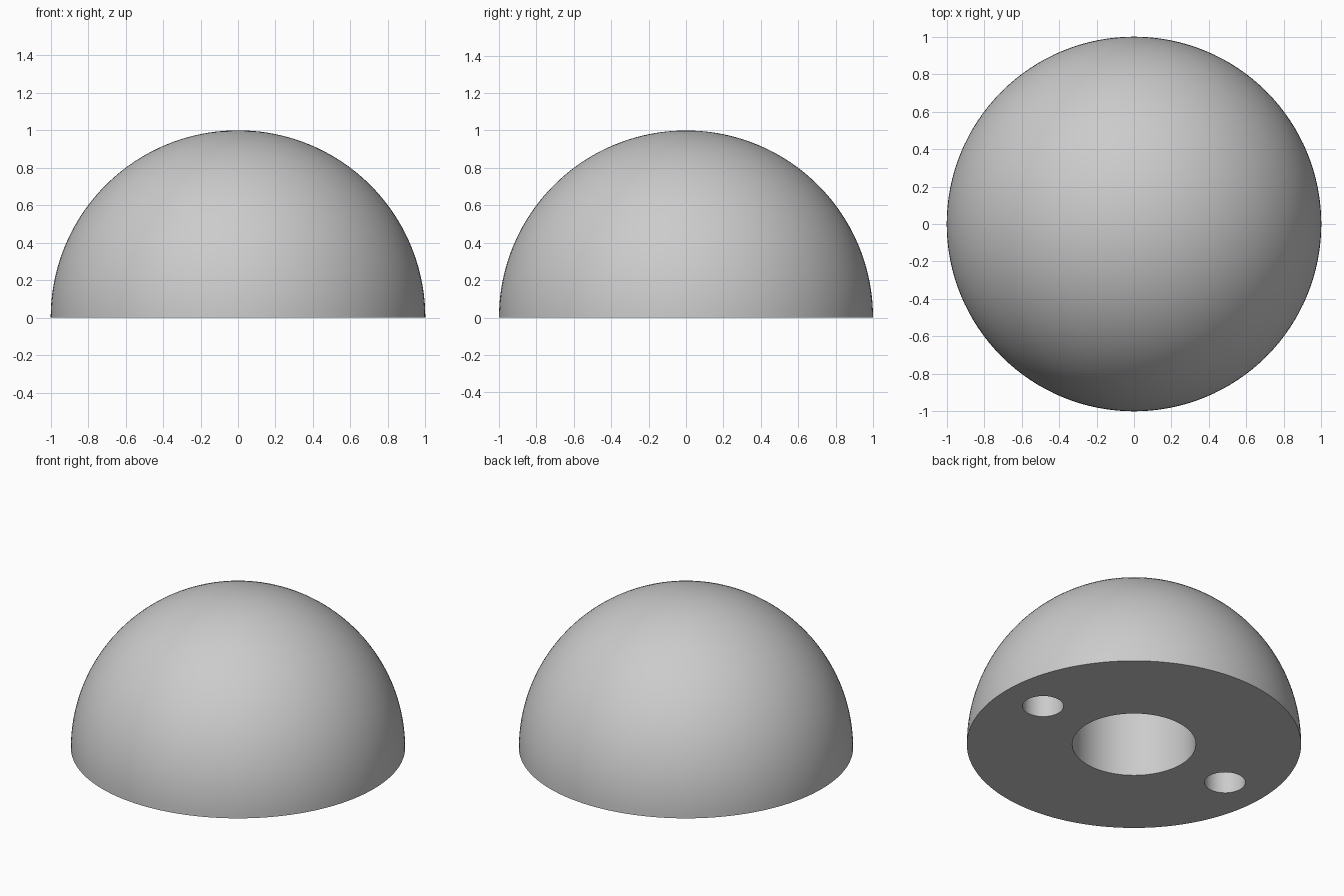
import bpy, bmesh, math

if "Cube" in bpy.data.objects:
    bpy.data.objects.remove(bpy.data.objects["Cube"])

SEGMENTS = 128   # steps around the dome
RINGS = 40       # steps from rim to pole

grey = bpy.data.materials.new("light grey")
grey.diffuse_color = (0.6, 0.6, 0.6, 1.0)
grey.use_nodes = True
grey.node_tree.nodes["Principled BSDF"].inputs["Base Color"].default_value = grey.diffuse_color


def new_object(name, bm):
    mesh = bpy.data.meshes.new(name)
    bmesh.ops.recalc_face_normals(bm, faces=bm.faces[:])
    bm.to_mesh(mesh)
    bm.free()
    mesh.materials.append(grey)
    ob = bpy.data.objects.new(name, mesh)
    bpy.context.collection.objects.link(ob)
    return ob


def make_dome():
    """Solid half ball: a quarter-circle arc spun about z, closed by a flat base."""
    bm = bmesh.new()
    arc = [bm.verts.new((math.cos(a), 0, math.sin(a)))
           for a in (math.pi / 2 * i / RINGS for i in range(RINGS + 1))]
    edges = [bm.edges.new(pair) for pair in zip(arc, arc[1:])]
    bmesh.ops.spin(bm, geom=arc + edges, cent=(0, 0, 0), axis=(0, 0, 1),
                   angle=math.tau, steps=SEGMENTS)
    bmesh.ops.remove_doubles(bm, verts=bm.verts[:], dist=0.0005)
    rim = [e for e in bm.edges if e.is_boundary]
    bmesh.ops.contextual_create(bm, geom=rim)
    return new_object("dome", bm)


def drill(target, x, radius, depth, sides):
    """Cut a blind round hole upward into the base."""
    bm = bmesh.new()
    bmesh.ops.create_cone(bm, cap_ends=True, segments=sides, radius1=radius,
                          radius2=radius, depth=depth + 0.2)
    bmesh.ops.translate(bm, verts=bm.verts[:], vec=(x, 0, (depth - 0.2) / 2))
    cutter = new_object("hole_cutter", bm)
    cutter.hide_render = True
    mod = target.modifiers.new("hole", 'BOOLEAN')
    mod.operation = 'DIFFERENCE'
    mod.solver = 'EXACT'
    mod.object = cutter
    bpy.context.view_layer.objects.active = target
    bpy.ops.object.modifier_apply(modifier=mod.name)
    bpy.data.objects.remove(cutter)


dome = make_dome()

# Large central socket and two small side holes
drill(dome, 0, 0.37, 0.5, 64)
for side in (-1, 1):
    drill(dome, side * 0.71, 0.123, 0.3, 48)

# Smooth dome and hole walls, crisp rims
bpy.ops.object.select_all(action='DESELECT')
dome.select_set(True)
bpy.context.view_layer.objects.active = dome
bpy.ops.object.shade_smooth_by_angle(angle=math.radians(30))
